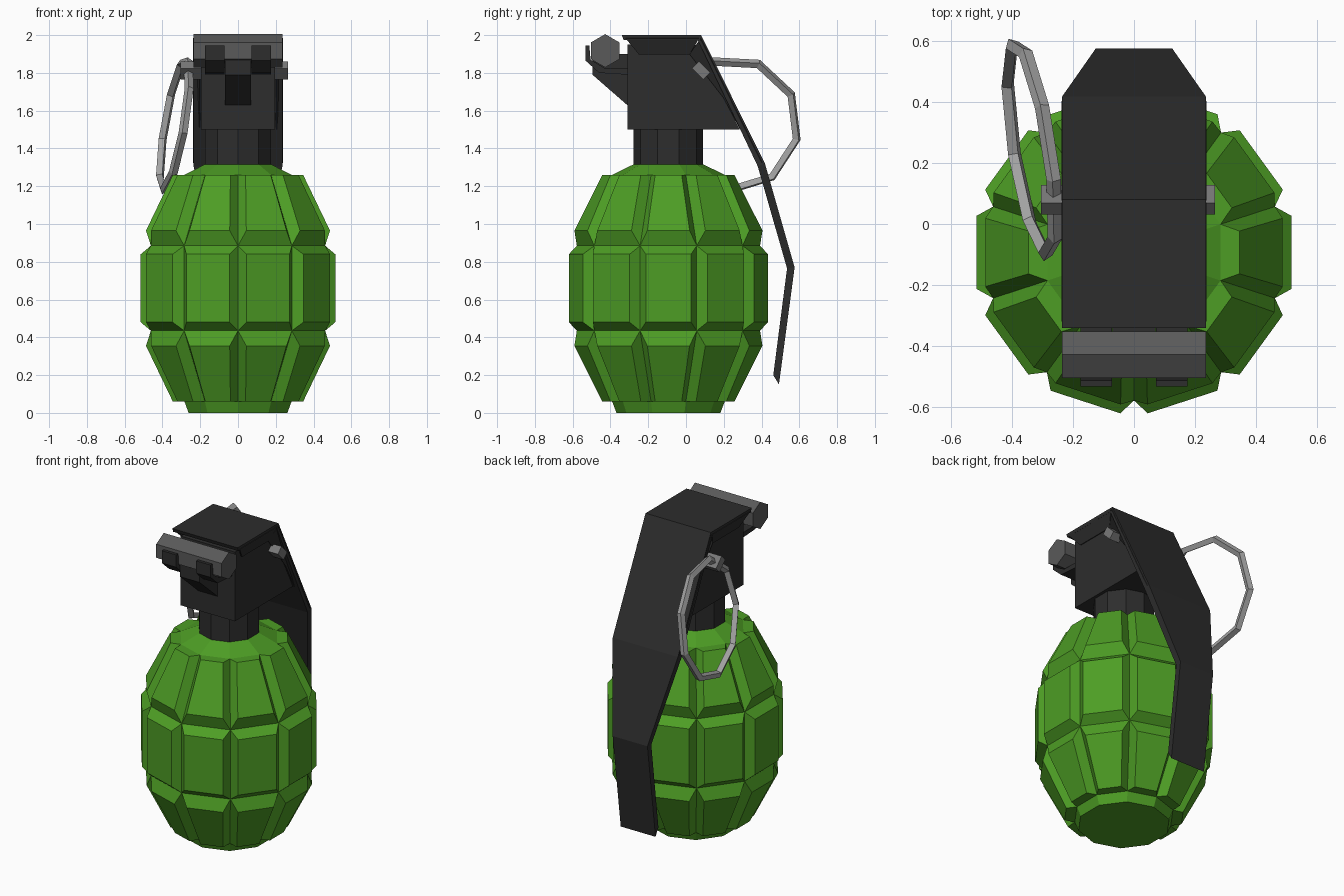
import bpy, bmesh, math
from mathutils import Vector

if "Cube" in bpy.data.objects:
    bpy.data.objects.remove(bpy.data.objects["Cube"])


def material(name, r, g, b):
    m = bpy.data.materials.new(name)
    m.diffuse_color = (r, g, b, 1)
    m.use_nodes = True
    m.node_tree.nodes["Principled BSDF"].inputs["Base Color"].default_value = m.diffuse_color
    return m


GREEN = material("green", 0.075, 0.34, 0.018)
BLACK = material("black", 0.026, 0.026, 0.026)
DARK_GREY = material("dark grey", 0.10, 0.10, 0.10)
GREY = material("grey", 0.19, 0.19, 0.19)
LIGHT_GREY = material("light grey", 0.37, 0.37, 0.37)


def build(name, verts, faces, mat):
    bm = bmesh.new()
    vs = [bm.verts.new(v) for v in verts]
    for f in faces:
        bm.faces.new([vs[i] for i in f])
    bmesh.ops.remove_doubles(bm, verts=bm.verts, dist=0.0005)
    bmesh.ops.recalc_face_normals(bm, faces=bm.faces)
    me = bpy.data.meshes.new(name)
    bm.to_mesh(me)
    bm.free()
    me.materials.append(mat)
    ob = bpy.data.objects.new(name, me)
    bpy.context.collection.objects.link(ob)
    return ob


def prism(name, profile, x0, x1, mat):
    """Side profile of (y, z) points, extruded along x."""
    n = len(profile)
    verts = [(x, y, z) for x in (x0, x1) for y, z in profile]
    faces = [tuple(range(n)), tuple(range(n, 2 * n))]
    faces += [(i, (i + 1) % n, n + (i + 1) % n, n + i) for i in range(n)]
    return build(name, verts, faces, mat)


def ngon(n, cy, cz, r, start=0):
    return [(cy + r * math.cos(start + i * math.tau / n),
             cz + r * math.sin(start + i * math.tau / n)) for i in range(n)]


def mirror_x(ob):
    ob.modifiers.new("mirror", 'MIRROR')


# Body: ten-sided shell with three bands of raised panels
N, CY = 10, -0.093
HALF = math.pi / N
rings = [(0.0, 0.275), (0.06, 0.298), (0.435, 0.485),
         (0.885, 0.485), (1.26, 0.298), (1.318, 0.18)]
# raised panel per band: (z, apothem, half width) at bottom and top
panels = {1: ((0.06, 0.345, 0.07), (0.355, 0.487, 0.112)),
          2: ((0.48, 0.515, 0.12), (0.84, 0.515, 0.12)),
          3: ((0.965, 0.487, 0.112), (1.26, 0.345, 0.07))}


def ring_point(level, k):
    z, r = rings[level]
    a = (2 * k + 1) * HALF
    return (r * math.cos(a), CY + r * math.sin(a), z)


def panel_point(p, side, k):
    z, apothem, w = p
    c, s = math.cos(2 * k * HALF), math.sin(2 * k * HALF)
    return (apothem * c - side * w * s, CY + apothem * s + side * w * c, z)


verts, faces = [], []
for level in range(len(rings) - 1):
    for k in range(N):
        b = len(verts)
        verts += [ring_point(level, k - 1), ring_point(level, k),
                  ring_point(level + 1, k), ring_point(level + 1, k - 1)]
        if level in panels:
            lo, hi = panels[level]
            verts += [panel_point(lo, -1, k), panel_point(lo, 1, k),
                      panel_point(hi, 1, k), panel_point(hi, -1, k)]
            faces.append((b + 4, b + 5, b + 6, b + 7))
            faces += [(b + i, b + (i + 1) % 4, b + 4 + (i + 1) % 4, b + 4 + i)
                      for i in range(4)]
        else:
            faces.append((b, b + 1, b + 2, b + 3))
for level in (0, len(rings) - 1):
    b = len(verts)
    verts += [ring_point(level, k) for k in range(N)]
    faces.append(tuple(range(b, b + N)))
build("body", verts, faces, GREEN)

# Neck
nk = [(x, y, z) for z in (1.29, 1.52) for x, y in ngon(N, 0, CY, 0.184, HALF)]
build("neck", nk, [tuple(range(N)), tuple(range(N, 2 * N))] +
      [(i, (i + 1) % N, N + (i + 1) % N, N + i) for i in range(N)], BLACK)

# Fuse head block
prism("fuse_head", [(-0.31, 1.5), (0.285, 1.5), (0.2, 1.67), (0.05, 1.95),
                    (-0.31, 1.95)], -0.195, 0.195, BLACK)

# Hinge: hexagonal bar, centre lug and two hooks
prism("hinge_bar", ngon(6, -0.428, 1.917, 0.088, math.pi / 6),
      -0.235, 0.235, DARK_GREY)
prism("hinge_lug", [(-0.3, 1.62), (-0.495, 1.79), (-0.495, 1.87),
                    (-0.43, 1.9), (-0.3, 1.9)], -0.07, 0.07, BLACK)
hook = prism("hinge_hook", [(-0.532, 1.945), (-0.512, 1.945), (-0.505, 1.87),
                            (-0.43, 1.825), (-0.3, 1.825), (-0.3, 1.79),
                            (-0.46, 1.80), (-0.532, 1.865)],
             0.072, 0.175, BLACK)
mirror_x(hook)

# Safety lever: bent strip, (outer y, z, inner y, z, half width) per station
strip = [(-0.34, 2.0, -0.33, 1.975, 0.235), (0.08, 2.0, 0.062, 1.975, 0.235),
         (0.418, 1.32, 0.38, 1.305, 0.235), (0.575, 0.77, 0.535, 0.765, 0.125),
         (0.492, 0.15, 0.462, 0.2, 0.125)]
verts, faces = [], []
for oy, oz, iy, iz, w in strip:
    verts += [(-w, oy, oz), (w, oy, oz), (w, iy, iz), (-w, iy, iz)]
for s in range(len(strip) - 1):
    b = 4 * s
    faces += [(b + i, b + (i + 1) % 4, b + 4 + (i + 1) % 4, b + 4 + i)
              for i in range(4)]
e = len(verts) - 4
faces += [(0, 1, 2, 3), (e, e + 1, e + 2, e + 3)]
build("safety_lever", verts, faces, BLACK)

# Folded side flanges joining the lever to the head
flange = build("lever_flange", [
    (0.233, -0.32, 1.985), (0.233, 0.07, 1.985), (0.2, 0.02, 1.9),
    (0.2, -0.25, 1.9), (0.233, 0.08, 1.985), (0.233, 0.405, 1.325),
    (0.2, 0.29, 1.5), (0.2, 0.2, 1.67), (0.2, 0.02, 1.9)],
    [(0, 1, 2, 3), (4, 5, 6, 7, 8)], BLACK)
solid = flange.modifiers.new("thickness", 'SOLIDIFY')
solid.thickness, solid.offset = 0.01, 0
mirror_x(flange)

# Pin: rectangular bar through the head, turned 45 degrees
d = math.sqrt(0.5)
pin = [(0.08 + d * (a + b), 1.813 + d * (b - a))
       for a, b in ((-0.042, -0.026), (0.042, -0.026), (0.042, 0.026), (-0.042, 0.026))]
prism("pin", pin, -0.305, 0.265, GREY)

# Pull ring: nine-sided loop, leaning away from the body
curve = bpy.data.curves.new("pull_ring", 'CURVE')
curve.dimensions = '3D'
curve.bevel_depth = 0.024
curve.bevel_resolution = 0
loop = curve.splines.new('POLY')
pts = ngon(9, 0.247, 1.527, 0.348, math.radians(67))
loop.points.add(len(pts) - 1)
for p, (y, z) in zip(loop.points, pts):
    p.co = (-0.335 + 0.17 * (z - 1.527) - 0.15 * (y - 0.247), y, z, 1)
loop.use_cyclic_u = True
loop.use_smooth = False
curve.materials.append(LIGHT_GREY)
bpy.context.collection.objects.link(bpy.data.objects.new("pull_ring", curve))
